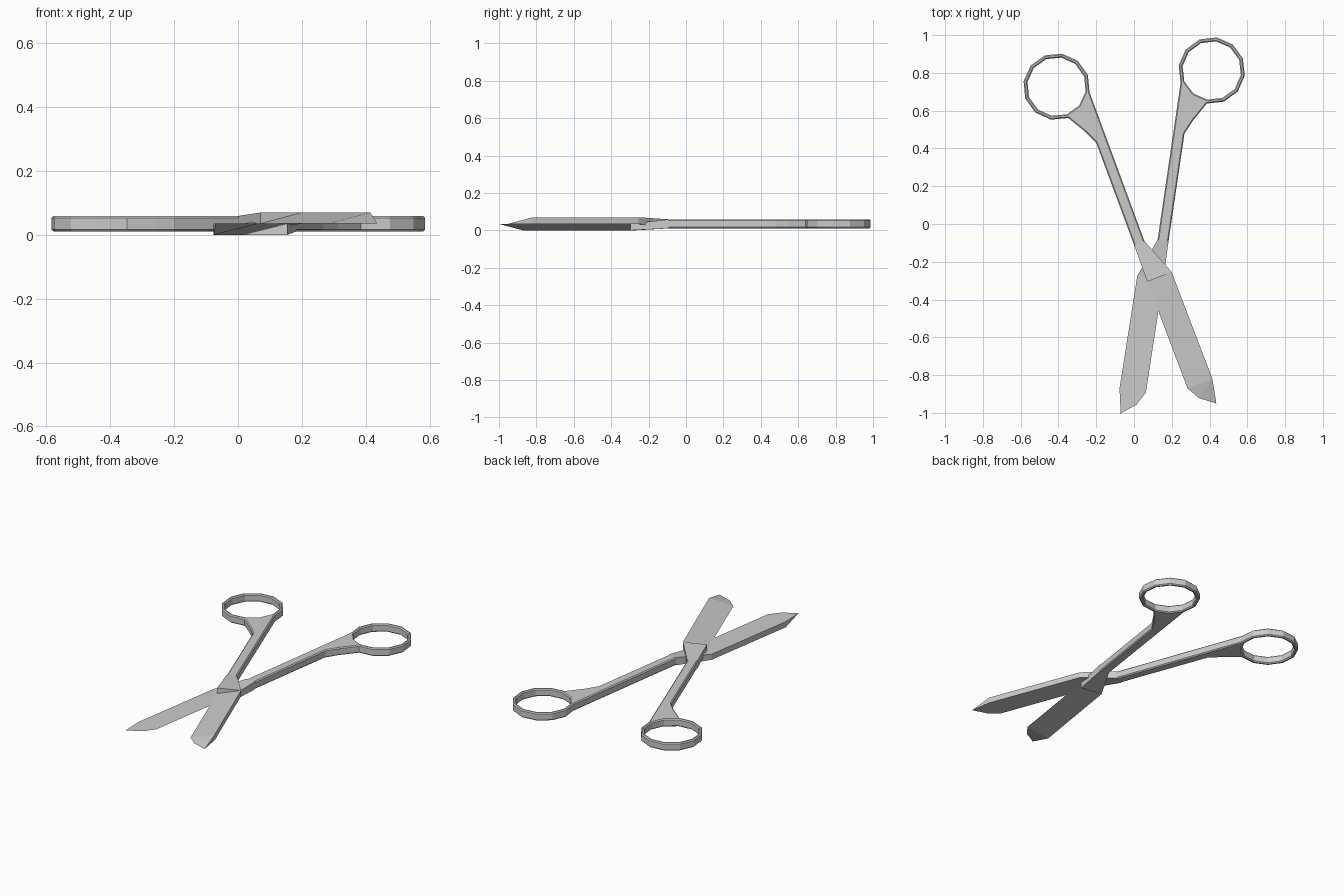
import bpy, bmesh, math
from mathutils import Matrix, Vector

if "Cube" in bpy.data.objects:
    bpy.data.objects.remove(bpy.data.objects["Cube"])

MID = 0.035                      # height of the plane where the blades meet
LOW, HIGH, TOP = 0.011, 0.059, 0.07


def finish(bm, name):
    bmesh.ops.recalc_face_normals(bm, faces=bm.faces)
    me = bpy.data.meshes.new(name)
    bm.to_mesh(me)
    bm.free()
    ob = bpy.data.objects.new(name, me)
    bpy.context.collection.objects.link(ob)
    return ob


def handle(name):
    # plan outline: 12-sided finger ring, flared neck, shank, pivot plate
    cx, cy = -0.41, 0.727
    pts = []
    for r in (0.177, 0.156):
        for i in range(12):
            a = math.radians(-9.5 - 30 * i)
            pts.append((cx + r * math.cos(a), cy + r * math.sin(a), LOW, HIGH))
    pts += [(-0.26, 0.49, LOW, HIGH), (-0.20, 0.43, LOW, HIGH),
            (0.0, -0.11, LOW, HIGH), (0.055, -0.09, LOW, HIGH),
            (0.07, -0.305, MID, TOP), (0.20, -0.255, MID, TOP)]
    plan = [(i, (i + 1) % 12, 12 + (i + 1) % 12, 12 + i) for i in range(12)]
    plan += [(0, 1, 2, 24, 25, 26, 27), (27, 26, 28, 29)]

    bm = bmesh.new()
    lo = [bm.verts.new((p[0], p[1], p[2])) for p in pts]
    hi = [bm.verts.new((p[0], p[1], p[3])) for p in pts]
    count = {}
    for f in plan:
        bm.faces.new([lo[i] for i in f])
        bm.faces.new([hi[i] for i in f])
        for a, b in zip(f, f[1:] + f[:1]):
            k = (min(a, b), max(a, b))
            count[k] = count.get(k, 0) + 1
    rim = []
    for (a, b), n in count.items():
        if n == 1:
            bm.faces.new((lo[a], lo[b], hi[b], hi[a]))
            if max(a, b) < 28:
                rim += [bm.edges.get((lo[a], lo[b])), bm.edges.get((hi[a], hi[b]))]
    bmesh.ops.recalc_face_normals(bm, faces=bm.faces)
    # chamfer the ring and shank rims
    bmesh.ops.bevel(bm, geom=rim, offset=0.006, segments=1, affect='EDGES')
    return finish(bm, name)


def blade(name):
    # wedge: thick spine, sharp inner edge, blunt faceted tip
    bm = bmesh.new()
    v = [bm.verts.new(p) for p in (
        (0.07, -0.305, MID), (0.20, -0.255, MID), (0.20, -0.255, TOP),
        (0.415, -0.82, MID), (0.415, -0.82, TOP),
        (0.283, -0.87, MID), (0.345, -0.922, MID), (0.436, -0.95, MID))]
    for f in ((0, 2, 4, 5), (5, 4, 6), (6, 4, 7), (0, 1, 3, 7, 6, 5),
              (1, 3, 4, 2), (3, 7, 4), (0, 1, 2)):
        bm.faces.new([v[i] for i in f])
    return finish(bm, name)


# second half is the first turned over about the line of symmetry
axis = Vector((-0.13, 1.247, 0))
origin = Vector((0.13, -0.47, MID))
flip = (Matrix.Translation(origin) @ Matrix.Rotation(math.pi, 4, axis)
        @ Matrix.Translation(-origin))
for part, make in (("handle", handle), ("blade", blade)):
    make("upper_" + part)
    make("lower_" + part).data.transform(flip)
